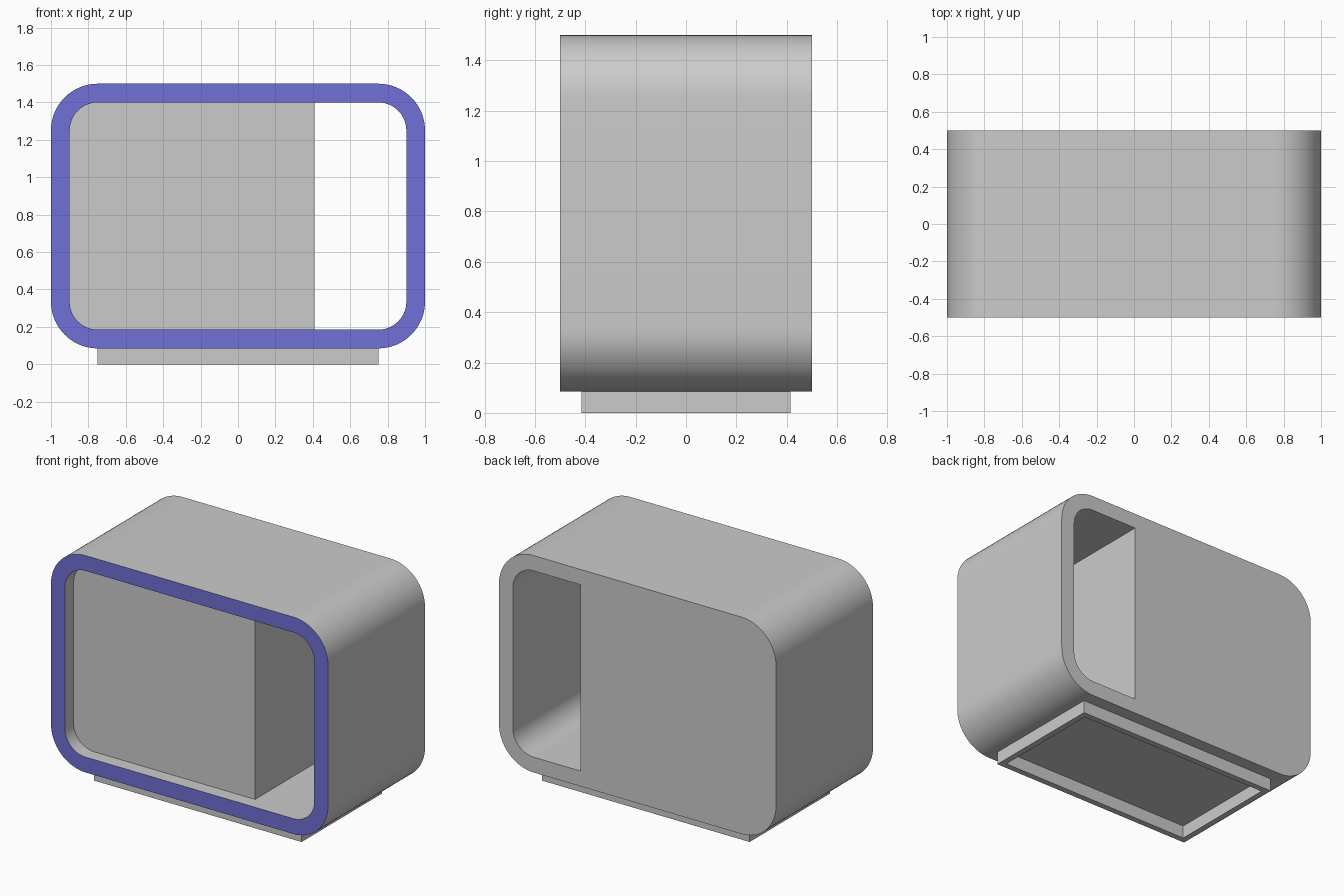
import bpy, bmesh, math
from mathutils import Vector

if "Cube" in bpy.data.objects:
    bpy.data.objects.remove(bpy.data.objects["Cube"])


def make_material(name, rgb):
    mat = bpy.data.materials.new(name)
    mat.use_nodes = True
    color = (*rgb, 1)
    mat.diffuse_color = color
    mat.node_tree.nodes["Principled BSDF"].inputs["Base Color"].default_value = color
    return mat


grey = make_material("light grey", (0.6, 0.6, 0.6))
blue = make_material("blue trim", (0.16, 0.16, 0.68))

HALF_DEPTH = 0.5
RECESS_Y = -0.41       # front of the solid block
SLOT_X = 0.41          # side of the solid block
BOTTOM, TOP, WALL, RADIUS = 0.085, 1.5, 0.1, 0.25
ARC_STEPS = 16


def corner_arc(cx, cz, radius, start):
    angles = [start + math.pi / 2 * i / ARC_STEPS for i in range(ARC_STEPS + 1)]
    return [(cx + radius * math.cos(a), cz + radius * math.sin(a)) for a in angles]


def rounded_sides(inset):
    """Right and left halves of the rounded rectangle, counter-clockwise."""
    r = RADIUS - inset
    x, low, high = 1 - RADIUS, BOTTOM + RADIUS, TOP - RADIUS
    right = corner_arc(x, low, r, -math.pi / 2) + corner_arc(x, high, r, 0)
    left = corner_arc(-x, high, r, math.pi / 2) + corner_arc(-x, low, r, math.pi)
    return right, left


def add_loop(bm, points):
    verts = [bm.verts.new(p) for p in points]
    for a, b in zip(verts, verts[1:] + verts[:1]):
        bm.edges.new((a, b))
    return verts


def bridge(bm, a, b):
    for i in range(len(a)):
        j = (i + 1) % len(a)
        bm.faces.new((a[i], a[j], b[j], b[i]))


def fill_between(bm, outer, inner, normal):
    edges = set()
    for ring in (outer, inner):
        for a, b in zip(ring, ring[1:] + ring[:1]):
            edges.add(bm.edges.get((a, b)))
    bmesh.ops.triangle_fill(bm, edges=list(edges), use_beauty=True, normal=normal)


def finish(bm, name, materials):
    bmesh.ops.remove_doubles(bm, verts=bm.verts, dist=0.0001)
    bmesh.ops.recalc_face_normals(bm, faces=bm.faces)
    mesh = bpy.data.meshes.new(name)
    bm.to_mesh(mesh)
    bm.free()
    for mat in materials:
        mesh.materials.append(mat)
    obj = bpy.data.objects.new(name, mesh)
    bpy.context.collection.objects.link(obj)
    return obj


# Casing: rounded shell with a shallow front recess and a slot right through it
bm = bmesh.new()
outer_right, outer_left = rounded_sides(0)
inner_right, inner_left = rounded_sides(WALL)
slot_edge = [(SLOT_X, TOP - WALL), (SLOT_X, BOTTOM + WALL)]
outer = outer_right + outer_left
inner = inner_right + slot_edge[:1] + inner_left + slot_edge[1:]
slot = inner_right + slot_edge
block = slot_edge[:1] + inner_left + slot_edge[1:]


def loop_at(profile, y):
    return add_loop(bm, [(x, y, z) for x, z in profile])


outer_front, outer_back = loop_at(outer, -HALF_DEPTH), loop_at(outer, HALF_DEPTH)
inner_front, inner_floor = loop_at(inner, -HALF_DEPTH), loop_at(inner, RECESS_Y)
slot_front, slot_back = loop_at(slot, RECESS_Y), loop_at(slot, HALF_DEPTH)
bridge(bm, outer_front, outer_back)
bridge(bm, inner_front, inner_floor)
bridge(bm, slot_front, slot_back)
bm.faces.new(loop_at(block, RECESS_Y))
fill_between(bm, outer_front, inner_front, Vector((0, -1, 0)))
fill_between(bm, outer_back, slot_back, Vector((0, 1, 0)))

# Front rim is blue
for face in bm.faces:
    if all(v.co.y < -HALF_DEPTH + 0.001 for v in face.verts):
        face.material_index = 1
casing = finish(bm, "casing", [grey, blue])
bpy.ops.object.select_all(action="DESELECT")
casing.select_set(True)
bpy.context.view_layer.objects.active = casing
bpy.ops.object.shade_smooth_by_angle(angle=math.radians(30))

# Foot: low open rectangular frame under the casing
bm = bmesh.new()


def rectangle(inset, z):
    x, y = 0.75 - inset, 0.415 - inset
    return add_loop(bm, [(-x, -y, z), (x, -y, z), (x, y, z), (-x, y, z)])


rings = [rectangle(0, 0), rectangle(0, BOTTOM), rectangle(0.04, BOTTOM), rectangle(0.04, 0)]
for a, b in zip(rings, rings[1:] + rings[:1]):
    bridge(bm, a, b)
finish(bm, "foot_frame", [grey])
